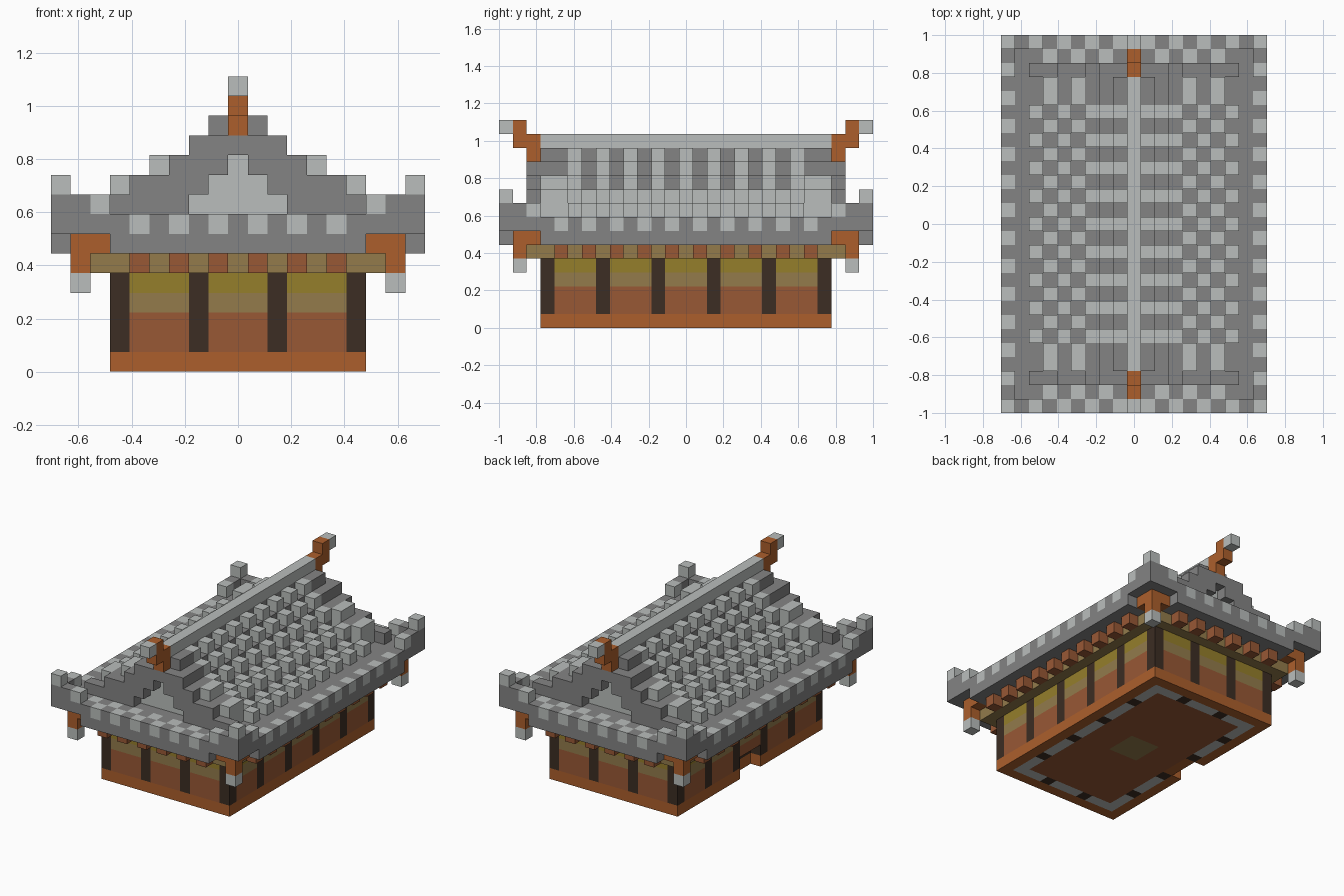
import bpy, bmesh
from mathutils import Vector

old = bpy.data.objects.get("Cube")
if old:
    bpy.data.objects.remove(old)

U = 2 / 27  # edge of one block


def linear(c):
    c /= 255
    return c / 12.92 if c <= 0.04045 else ((c + 0.055) / 1.055) ** 2.4


palette = {
    "light_tile": (186, 190, 188), "dark_tile": (132, 132, 132),
    "orange_wood": (172, 95, 44), "rust_plaster": (152, 88, 53),
    "tan_wood": (147, 123, 75), "olive_plaster": (149, 126, 43),
    "dark_post": (60, 45, 35),
}
mats = {}
for name, rgb in palette.items():
    m = bpy.data.materials.new(name)
    m.use_nodes = True
    col = [linear(c) for c in rgb] + [1]
    m.diffuse_color = col
    m.node_tree.nodes["Principled BSDF"].inputs["Base Color"].default_value = col
    mats[name] = m
LIGHT, DARK, ORANGE, RUST, TAN, OLIVE, POST = palette

cells = {}  # block position -> (part, material)


def fill(part, mat, xs, ys, zs):
    for i in xs:
        for j in ys:
            for k in zs:
                cells[i, j, k] = (part, mat)


def mirror(part, mat, xs, ys, zs):
    """Fill blocks and their mirror images in x and y."""
    for sx in (-1, 1):
        for sy in (-1, 1):
            fill(part, mat, [sx * i for i in xs], [sy * j for j in ys], zs)


def span(n, step=1):
    return range(-n, n + 1, step)


# Base with the stone ring and floor on its underside
fill("base", ORANGE, span(6), span(10), [0])
fill("floor_ring", LIGHT, span(5), span(9), [0])
fill("floor_ring", POST, (-2, 2), (-9, 9), [0])
fill("floor_ring", POST, (-5, 5), (-6, -2, 2, 6), [0])
fill("floor", RUST, span(4), span(8), [0])
fill("floor", TAN, span(1), span(1), [0])

# Walls in coloured bands with posts
fill("walls", RUST, span(6), span(10), (1, 2))
fill("walls", TAN, span(6), span(10), [3])
fill("walls", OLIVE, span(6), span(10), [4])
fill("posts", POST, span(6, 4), (-10, 10), range(1, 5))
fill("posts", POST, (-6, 6), (-10, -6, -2, 2, 6, 10), range(1, 5))

# Doorway notch in one long side
for j in span(1):
    for k in range(2):
        cells.pop((-6, j, k), None)
fill("doorway", ORANGE, [-5], span(1), [0])
fill("doorway", POST, [-5], span(1), [1])

# Beam and protruding rafter ends
fill("beam", TAN, span(7), span(11), [5])
fill("rafters", RUST, span(5, 2), (-12, 12), [5])
fill("rafters", RUST, (-8, 8), span(9, 2), [5])

# Eaves: flat middle, raised corners
fill("eaves", DARK, span(8), span(12), [6])
fill("eaves", DARK, span(6), (-13, 13), [6])
fill("eaves", DARK, (-9, 9), span(10), [6])
fill("eaves", DARK, span(9), span(13), [7])
fill("eave_tiles", LIGHT, span(5, 2), (-13, 13), [7])
fill("eave_tiles", LIGHT, (-9, 9), span(9, 2), [7])
fill("eave_tiles", LIGHT, span(6, 2), (-12, 12), [7])
mirror("eaves", DARK, [8, 9], [13], [8])
mirror("eaves", DARK, [9], [12, 13], [8])
mirror("eave_tiles", LIGHT, [7], [13], [8])
mirror("eave_tiles", LIGHT, [9], [11], [8])
mirror("corner_finials", LIGHT, [9], [13], [9])

# Corner brackets with hanging ends
mirror("corner_brackets", ORANGE, [8], [12], [5, 6])
mirror("corner_brackets", ORANGE, [7], [12], [6])
mirror("corner_brackets", ORANGE, [8], [11], [6])
mirror("corner_pendants", LIGHT, [8], [12], [4])

# Main roof: plain courses, then tiles staggered row by row
for top, half in ((8, 5), (9, 3), (10, 2), (11, 1), (12, 0)):
    fill("roof", DARK, span(half), span(10), [top])
for i, top in ((7, 8), (5, 9), (3, 10), (2, 11), (1, 12)):
    fill("roof_tiles", LIGHT, (-i, i), span(8, 2), [top])
for i, top in ((6, 8), (4, 9)):
    fill("roof_tiles", LIGHT, (-i, i), span(7, 2), [top])

# Gable ends: stepped barge, tile bars and a recessed pediment
for i, top in ((7, 8), (6, 8), (5, 9), (4, 9), (3, 10), (2, 11), (1, 11), (0, 11)):
    mirror("barge", DARK, [i], [11], range(8, top + 1))
for i, top in ((6, 8), (5, 9), (3, 10), (2, 11), (1, 12)):
    mirror("barge", DARK, [i], [9, 10], range(8, top + 1))
for i, top in ((6, 9), (4, 10)):
    mirror("gable_bars", LIGHT, [i], [9, 10], range(8, top + 1))
for half, k in ((2, 8), (1, 9), (0, 10)):
    for i in span(half):
        for j in (-11, 11):
            cells.pop((i, j, k), None)
    fill("pediment", LIGHT, span(half), (-10, 10), [k])

# Ridge and its upturned ends
fill("ridge", LIGHT, [0], span(10), [13])
mirror("ridge_ends", ORANGE, [0], [11], [12, 13])
mirror("ridge_ends", ORANGE, [0], [12], [13, 14])
mirror("ridge_tips", LIGHT, [0], [13], [14])


def block_faces(bm, pos, slot):
    """Add the exposed sides of one block."""
    centre = Vector(pos) + Vector((0, 0, 0.5))
    for axis in range(3):
        for s in (-1, 1):
            n = Vector((0, 0, 0))
            n[axis] = s
            if tuple(int(p + q) for p, q in zip(pos, n)) in cells:
                continue
            a = Vector((0, 0, 0))
            a[(axis + 1) % 3] = 0.5
            b = n.cross(a)
            ring = (-a - b, a - b, a + b, b - a)
            f = bm.faces.new([bm.verts.new((centre + n / 2 + r) * U) for r in ring])
            f.material_index = slot


# One object for each part
for part in sorted({p for p, _ in cells.values()}):
    own = {pos: m for pos, (p, m) in cells.items() if p == part}
    used = sorted(set(own.values()))
    bm = bmesh.new()
    for pos, m in own.items():
        block_faces(bm, pos, used.index(m))
    bmesh.ops.remove_doubles(bm, verts=bm.verts, dist=U / 100)
    mesh = bpy.data.meshes.new(part)
    bm.to_mesh(mesh)
    bm.free()
    for m in used:
        mesh.materials.append(mats[m])
    bpy.context.collection.objects.link(bpy.data.objects.new(part, mesh))
